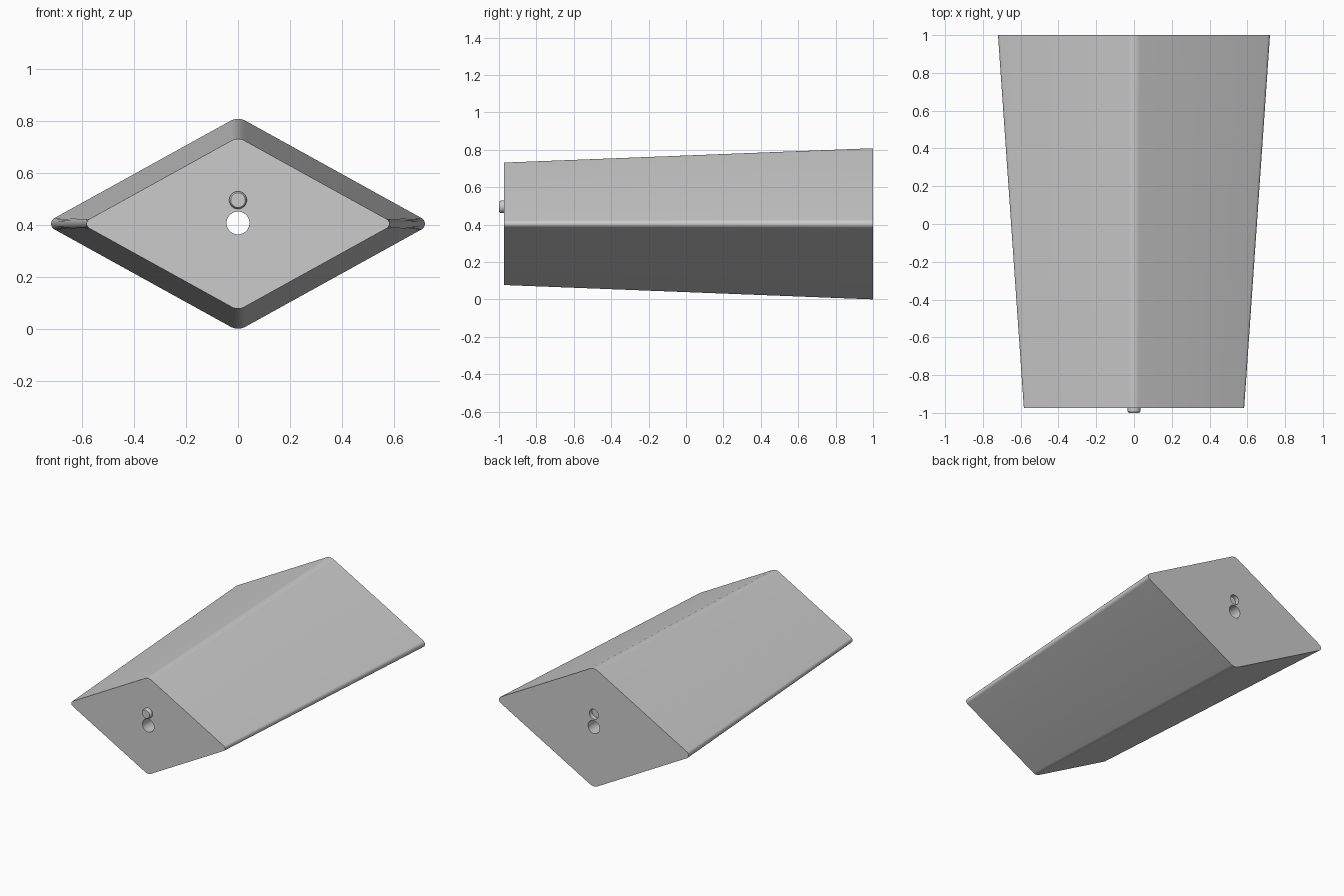
import bpy, bmesh, math
from mathutils import Matrix

cube = bpy.data.objects.get("Cube")
if cube:
    bpy.data.objects.remove(cube, do_unlink=True)

FRONT, BACK, MID, TAPER = -0.974, 1.0, 0.404, 0.81
PEG_Z = 0.495

grey = bpy.data.materials.new("plain_grey")
grey.use_nodes = True
colour = (0.6, 0.6, 0.6, 1)
grey.diffuse_color = colour
grey.node_tree.nodes["Principled BSDF"].inputs["Base Color"].default_value = colour


def finish(name, bm):
    bmesh.ops.recalc_face_normals(bm, faces=bm.faces)
    mesh = bpy.data.meshes.new(name)
    bm.to_mesh(mesh)
    bm.free()
    obj = bpy.data.objects.new(name, mesh)
    bpy.context.collection.objects.link(obj)
    mesh.materials.append(grey)
    return obj


def rod(name, z, y0, y1, r0, r1):
    """Round rod along y, from y0 (radius r0) to y1 (radius r1)."""
    bm = bmesh.new()
    place = Matrix.Translation((0, (y0 + y1) / 2, z)) @ Matrix.Rotation(-math.pi / 2, 4, 'X')
    bmesh.ops.create_cone(bm, cap_ends=True, segments=48, radius1=r0, radius2=r1,
                          depth=y1 - y0, matrix=place)
    return finish(name, bm)


def smooth(obj):
    bpy.ops.object.select_all(action='DESELECT')
    obj.select_set(True)
    bpy.context.view_layer.objects.active = obj
    bpy.ops.object.shade_smooth_by_angle(angle=math.radians(35))


def rounded_diamond(half_w, half_h, r_side, r_top, steps=10):
    """Outline of a diamond with its corners rounded, counter-clockwise."""
    slope = math.atan2(half_h, half_w)
    for _ in range(20):
        a = half_w + r_side * (1 / math.sin(slope) - 1)
        b = half_h + r_top * (1 / math.cos(slope) - 1)
        slope = math.atan2(b, a)
    points = []
    for k in range(4):
        mid = k * math.pi / 2
        r, reach = (r_top, half_h) if k % 2 else (r_side, half_w)
        sweep = slope if k % 2 else math.pi / 2 - slope
        for i in range(steps + 1):
            t = mid + sweep * (2 * i / steps - 1)
            points.append(((reach - r) * math.cos(mid) + r * math.cos(t),
                           (reach - r) * math.sin(mid) + r * math.sin(t)))
    return points


# tapered diamond body
bm = bmesh.new()
outline = rounded_diamond(0.72, 0.404, 0.025, 0.06)
rings = [[bm.verts.new((x * s, y, MID + z * s)) for x, z in outline]
         for y, s in ((FRONT, TAPER), (BACK, 1))]
n = len(outline)
for i in range(n):
    j = (i + 1) % n
    bm.faces.new((rings[0][i], rings[0][j], rings[1][j], rings[1][i]))
for ring in rings:
    bm.faces.new(ring)
body = finish("body", bm)

# through hole, and the socket in the back that matches the peg
cutters = [rod("hole_cutter", MID + 0.003, FRONT - 0.2, BACK + 0.2, 0.044, 0.044),
           rod("socket_cutter", PEG_Z, BACK - 0.03, BACK + 0.03, 0.034, 0.034)]
for cutter in cutters:
    cutter.hide_render = True
    cut = body.modifiers.new(cutter.name, 'BOOLEAN')
    cut.operation, cut.solver, cut.object = 'DIFFERENCE', 'EXACT', cutter
    bpy.context.view_layer.objects.active = body
    bpy.ops.object.modifier_apply(modifier=cut.name)
for cutter in cutters:
    bpy.data.objects.remove(cutter, do_unlink=True)
smooth(body)

# locating peg on the front, with a narrowed rim
smooth(rod("peg_base", PEG_Z, FRONT - 0.016, FRONT + 0.01, 0.034, 0.034))
smooth(rod("peg_tip", PEG_Z, -1.0, FRONT - 0.016, 0.028, 0.034))
